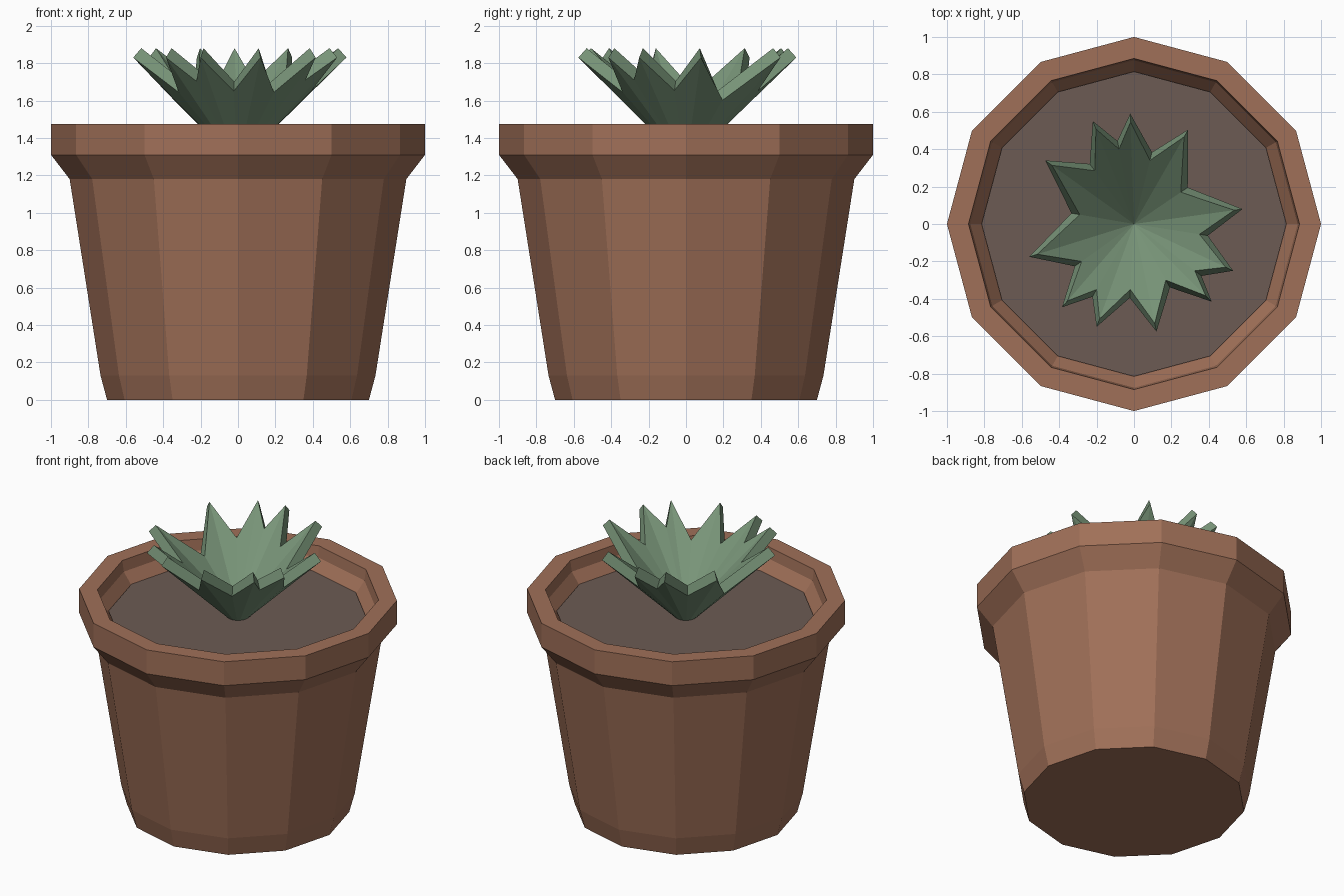
import bpy, bmesh, math
from mathutils import Vector

if "Cube" in bpy.data.objects:
    bpy.data.objects.remove(bpy.data.objects["Cube"])


def material(name, rgb):
    m = bpy.data.materials.new(name)
    m.diffuse_color = (*rgb, 1)
    m.use_nodes = True
    m.node_tree.nodes["Principled BSDF"].inputs["Base Color"].default_value = m.diffuse_color
    return m


def add_object(name, bm, mat):
    bmesh.ops.recalc_face_normals(bm, faces=bm.faces)
    me = bpy.data.meshes.new(name)
    bm.to_mesh(me)
    bm.free()
    me.materials.append(mat)
    ob = bpy.data.objects.new(name, me)
    bpy.context.collection.objects.link(ob)
    return ob


def ring(bm, r, z, n=12):
    return [bm.verts.new((r * math.cos(math.tau * i / n), r * math.sin(math.tau * i / n), z))
            for i in range(n)]


def bridge(bm, a, b):
    n = len(a)
    for i in range(n):
        j = (i + 1) % n
        bm.faces.new((a[i], a[j], b[j], b[i]))


terracotta = material("terracotta", (0.352, 0.162, 0.098))
earth = material("dark earth", (0.150, 0.105, 0.088))
green = material("leaf green", (0.190, 0.300, 0.190))

SOIL_Z = 1.33

# Pot: twelve-sided lathe, from the base up over the rim and down to the soil
profile = [(0.70, 0), (0.735, 0.13), (0.90, 1.18), (1.0, 1.31), (1.0, 1.475),
           (0.885, 1.475), (0.875, 1.40), (0.80, 1.30)]
bm = bmesh.new()
rings = [ring(bm, r, z) for r, z in profile]
for a, b in zip(rings, rings[1:]):
    bridge(bm, a, b)
bm.faces.new(rings[0])
bm.faces.new(rings[-1])
add_object("pot", bm, terracotta)

# Soil: flat disc inside the rim
bm = bmesh.new()
bm.faces.new(ring(bm, 0.815, SOIL_Z))
soil = add_object("soil", bm, earth)
if soil.data.polygons[0].normal.z < 0:
    soil.data.flip_normals()

# Succulent: thick star-shaped cone, alternating outer tips and inner valleys
tips = [(-.02, .59), (.29, .505), (.58, .08), (.53, -.25), (.415, -.415), (.12, -.575),
        (-.2, -.55), (-.385, -.445), (-.56, -.175), (-.475, .34), (-.22, .55)]
valleys = [(.085, .34), (.25, .17), (.35, -.055), (.325, -.25), (.17, -.3), (-.02, -.35),
           (-.2, -.35), (-.28, -.2), (-.29, .05), (-.21, .285), (-.08, .40)]
bm = bmesh.new()
upper, lower = [], []
for tip, valley in zip(tips, valleys):
    for p, is_tip in ((tip, True), (valley, False)):
        v = Vector((*p, 0))
        d = v.normalized()
        inner = v - d * 0.045 if is_tip else v
        z = 1.88 if is_tip else 1.35 + inner.length
        upper.append(bm.verts.new(inner + Vector((0, 0, z))))
        lower.append(bm.verts.new(inner + d * 0.045 + Vector((0, 0, z - 0.05))))
bridge(bm, upper, lower)
for loop, apex_z in ((upper, 1.35), (lower, 1.26)):
    apex = bm.verts.new((0, 0, apex_z))
    for i in range(len(loop)):
        bm.faces.new((loop[i], loop[(i + 1) % len(loop)], apex))
add_object("succulent_leaves", bm, green)
